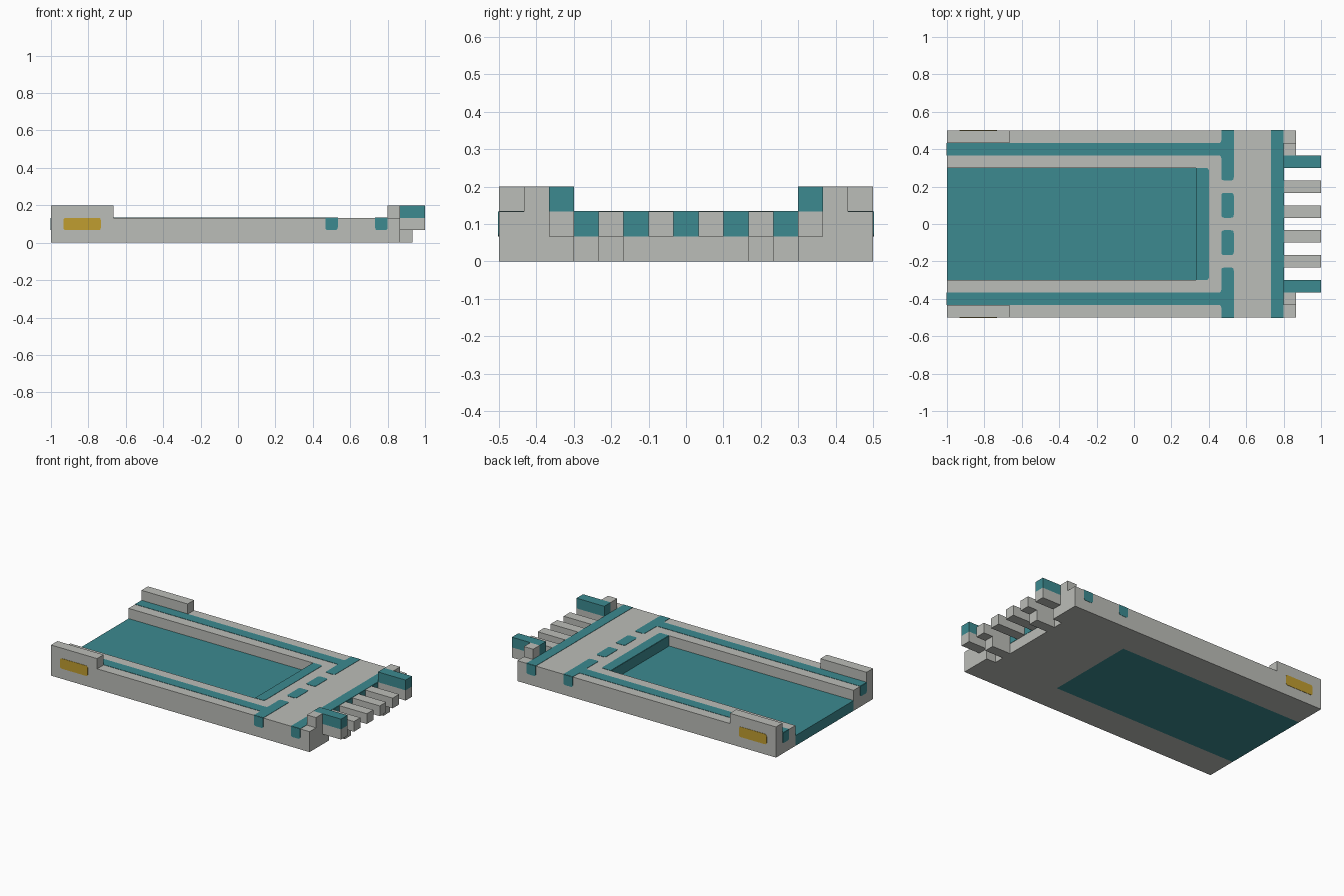
import bpy
import bmesh
from mathutils import Vector

U = 1 / 15      # grid step of the design
SKIN = 0.03     # half thickness of painted plates, in grid steps

if "Cube" in bpy.data.objects:
    bpy.data.objects.remove(bpy.data.objects["Cube"], do_unlink=True)


def material(name, rgb):
    mat = bpy.data.materials.new(name)
    mat.use_nodes = True
    mat.diffuse_color = (*rgb, 1)
    node = next(n for n in mat.node_tree.nodes if n.type == 'BSDF_PRINCIPLED')
    node.inputs["Base Color"].default_value = (*rgb, 1)
    return mat


GREY = material("light_grey", (0.50, 0.51, 0.48))
TEAL = material("teal", (0.045, 0.255, 0.28))
GOLD = material("gold", (0.53, 0.34, 0.03))


def rounded(points, corners, radius=0.22, steps=4):
    """Replace the listed corners of an outline with small arcs."""
    result = []
    for i, p in enumerate(points):
        p = Vector(p)
        if i not in corners:
            result.append(p)
            continue
        before = Vector(points[i - 1])
        after = Vector(points[(i + 1) % len(points)])
        a = p + (before - p).normalized() * radius
        b = p + (after - p).normalized() * radius
        for s in range(steps + 1):
            t = s / steps
            result.append(a * (1 - t) ** 2 + p * 2 * t * (1 - t) + b * t ** 2)
    return result


def prism(name, mat, points, low, high, axis='z', corners=()):
    """Extrude an outline along an axis; the outline uses the other two axes."""
    place = {'x': lambda p, h: (h, p[0], p[1]),
             'y': lambda p, h: (p[0], h, p[1]),
             'z': lambda p, h: (p[0], p[1], h)}[axis]
    outline = rounded(points, corners)
    bm = bmesh.new()
    rings = [[bm.verts.new(Vector(place(p, h)) * U) for p in outline]
             for h in (low, high)]
    for ring in rings:
        bm.faces.new(ring)
    for i in range(len(outline)):
        j = (i + 1) % len(outline)
        bm.faces.new((rings[0][i], rings[0][j], rings[1][j], rings[1][i]))
    bmesh.ops.recalc_face_normals(bm, faces=bm.faces)
    mesh = bpy.data.meshes.new(name)
    bm.to_mesh(mesh)
    bm.free()
    mesh.materials.append(mat)
    obj = bpy.data.objects.new(name, mesh)
    bpy.context.collection.objects.link(obj)
    return obj


def rect(a0, a1, b0, b1):
    return [(a0, b0), (a1, b0), (a1, b1), (a0, b1)]


def box(name, mat, x, y, z):
    return prism(name, mat, rect(*x, *y), *z)


def plate(name, mat, points, level, axis='z', corners=()):
    return prism(name, mat, points, level - SKIN, level + SKIN, axis, corners)


# Body: U-shaped frame with a solid head and two shoulders
half = [(-15, 4.5), (-15, 7.5), (13, 7.5), (13, 4.5), (12, 4.5)]
body = [(5, 4.5)] + half + [(x, -y) for x, y in reversed(half)] + [(5, -4.5)]
prism("body_frame", GREY, body, 0, 2)

# Recessed tray with its painted end wall and lip
box("tray_floor", TEAL, (-15, 5), (-4.5, 4.5), (0, 1))
plate("tray_end_wall", TEAL, rect(-4.5, 4.5, 1, 2), 5, 'x')
plate("tray_lip", TEAL, rect(5, 6, -4.5, 4.5), 2, corners=(1, 2))

# Painted band across the connector end
plate("band_top", TEAL, rect(11, 12, -7.5, 7.5), 2)
plate("band_end", TEAL, rect(-4.5, 4.5, 1, 2), 12, 'x')

for side, label in ((1, "left"), (-1, "right")):
    def span(a, b):
        return tuple(sorted((side * a, side * b)))

    # Raised rear rail and connector blocks
    box(f"rear_rail_{label}", GREY, (-15, -10), span(6.5, 7.5), (2, 3))
    box(f"shoulder_block_{label}", GREY, (12, 13), span(5.5, 6.5), (2, 3))
    box(f"outer_prong_{label}", GREY, (13, 15), span(4.5, 5.5), (1, 2))
    box(f"outer_prong_cap_{label}", TEAL, (12, 15), span(4.5, 5.5), (2, 3))

    # Inner prongs and the foot below the wider pair
    for k, start in enumerate((0.5, 2.5)):
        box(f"inner_prong_{k + 1}_{label}", GREY, (12, 15),
            span(start, start + 1), (1, 2))
    box(f"prong_foot_{label}", GREY, (12, 14), span(2.5, 3.5), (0, 1))

    # Painted track along the frame, branching at the head
    track = [(-15, 5.5), (7, 5.5), (7, 3.5), (8, 3.5),
             (8, 7.5), (7, 7.5), (7, 6.5), (-15, 6.5)]
    plate(f"track_{label}", TEAL, [(x, side * y) for x, y in track], 2,
          corners=(1, 2, 3, 6))
    plate(f"track_dash_{label}", TEAL, rect(7, 8, *span(0.5, 2.5)), 2,
          corners=(0, 1, 2, 3))
    plate(f"track_rear_end_{label}", TEAL, rect(*span(5.5, 6.5), 1, 2), -15,
          'x', (0, 1))

    # Painted marks and gold contact on the long sides
    for name, x in (("track", 7), ("band", 11)):
        plate(f"{name}_side_{label}", TEAL, rect(x, x + 1, 1, 2), side * 7.5,
              'y', (0, 1))
    plate(f"gold_contact_{label}", GOLD, rect(-14, -11, 1, 2), side * 7.5,
          'y', (0, 1, 2, 3))
